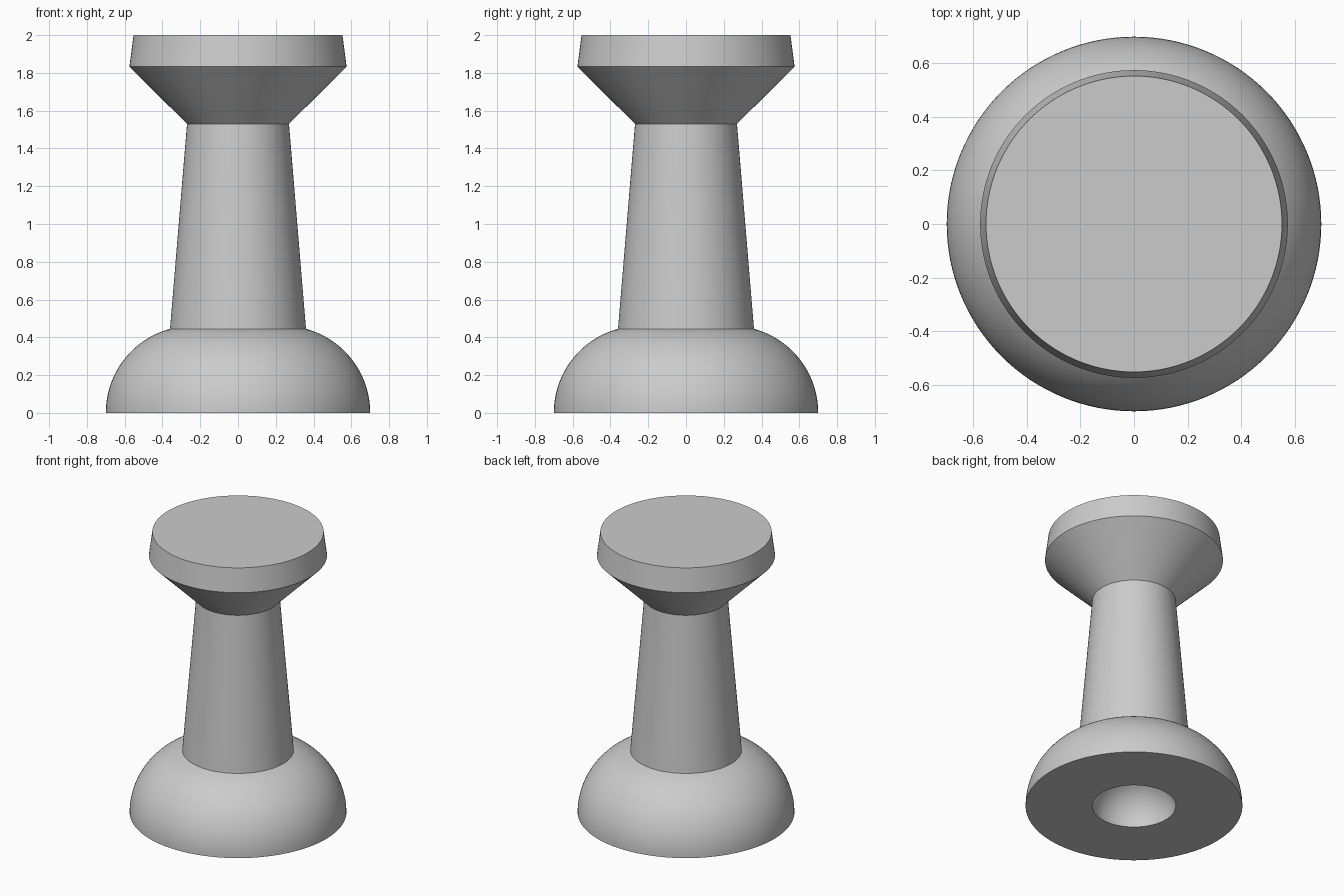
import bpy, bmesh, math

if "Cube" in bpy.data.objects:
    bpy.data.objects.remove(bpy.data.objects["Cube"])

SEGMENTS = 128

def lathe(name, profile):
    """Revolve an (r, z) profile about the z axis."""
    bm = bmesh.new()
    verts = [bm.verts.new((r, 0, z)) for r, z in profile]
    edges = [bm.edges.new(pair) for pair in zip(verts, verts[1:])]
    bmesh.ops.spin(bm, geom=verts + edges, cent=(0, 0, 0), axis=(0, 0, 1),
                   angle=math.tau, steps=SEGMENTS, use_duplicate=False)
    bmesh.ops.remove_doubles(bm, verts=bm.verts, dist=1e-5)
    bmesh.ops.recalc_face_normals(bm, faces=bm.faces)
    mesh = bpy.data.meshes.new(name)
    bm.to_mesh(mesh)
    bm.free()
    obj = bpy.data.objects.new(name, mesh)
    bpy.context.collection.objects.link(obj)
    bpy.ops.object.select_all(action='DESELECT')
    obj.select_set(True)
    bpy.context.view_layer.objects.active = obj
    bpy.ops.object.shade_smooth_by_angle(angle=math.radians(12))
    return obj

def arc(cx, radius, start, end, steps):
    """Arc points centred on (cx, 0), angles in degrees."""
    return [(cx + radius * math.cos(a), radius * math.sin(a))
            for a in (math.radians(start + (end - start) * i / steps)
                      for i in range(steps + 1))]

# Round recess under the base
recess = arc(0, 0.27, 90, 0, 20)
recess[0] = (0, 0.27)

# Domed base, ending where the stem begins
dome = arc(0.239, 0.461, 0, 74.8, 24)

# Tapered stem, flared collar and flat cap
stem_and_head = [(0.27, 1.53), (0.575, 1.833), (0.553, 2.0), (0, 2.0)]

lathe("push_pin_handle", recess + dome + stem_and_head)
